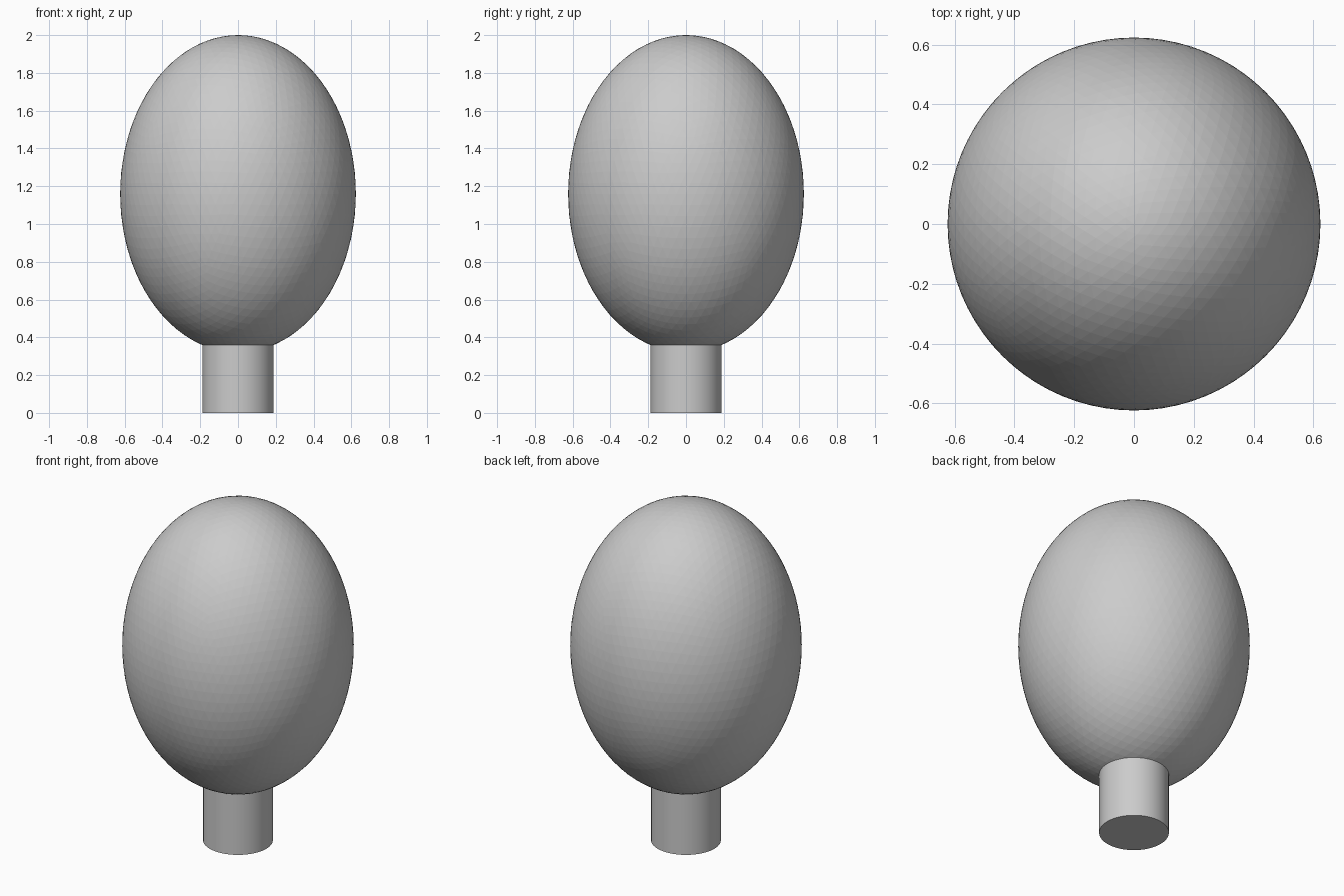
import bpy

if "Cube" in bpy.data.objects:
    bpy.data.objects.remove(bpy.data.objects["Cube"])

# Egg-shaped head: finely faceted ellipsoid
bpy.ops.mesh.primitive_ico_sphere_add(subdivisions=5, radius=1, location=(0, 0, 1.16))
head = bpy.context.object
head.name = "ellipsoid_head"
head.scale = (0.624, 0.624, 0.84)
bpy.ops.object.transform_apply(location=False, rotation=False, scale=True)

# Round stem, its top sunk slightly into the head
STEM_TOP = 0.38
bpy.ops.mesh.primitive_cylinder_add(vertices=64, radius=0.188, depth=STEM_TOP,
                                    location=(0, 0, STEM_TOP / 2))
stem = bpy.context.object
stem.name = "stem"
bpy.ops.object.shade_smooth_by_angle()
